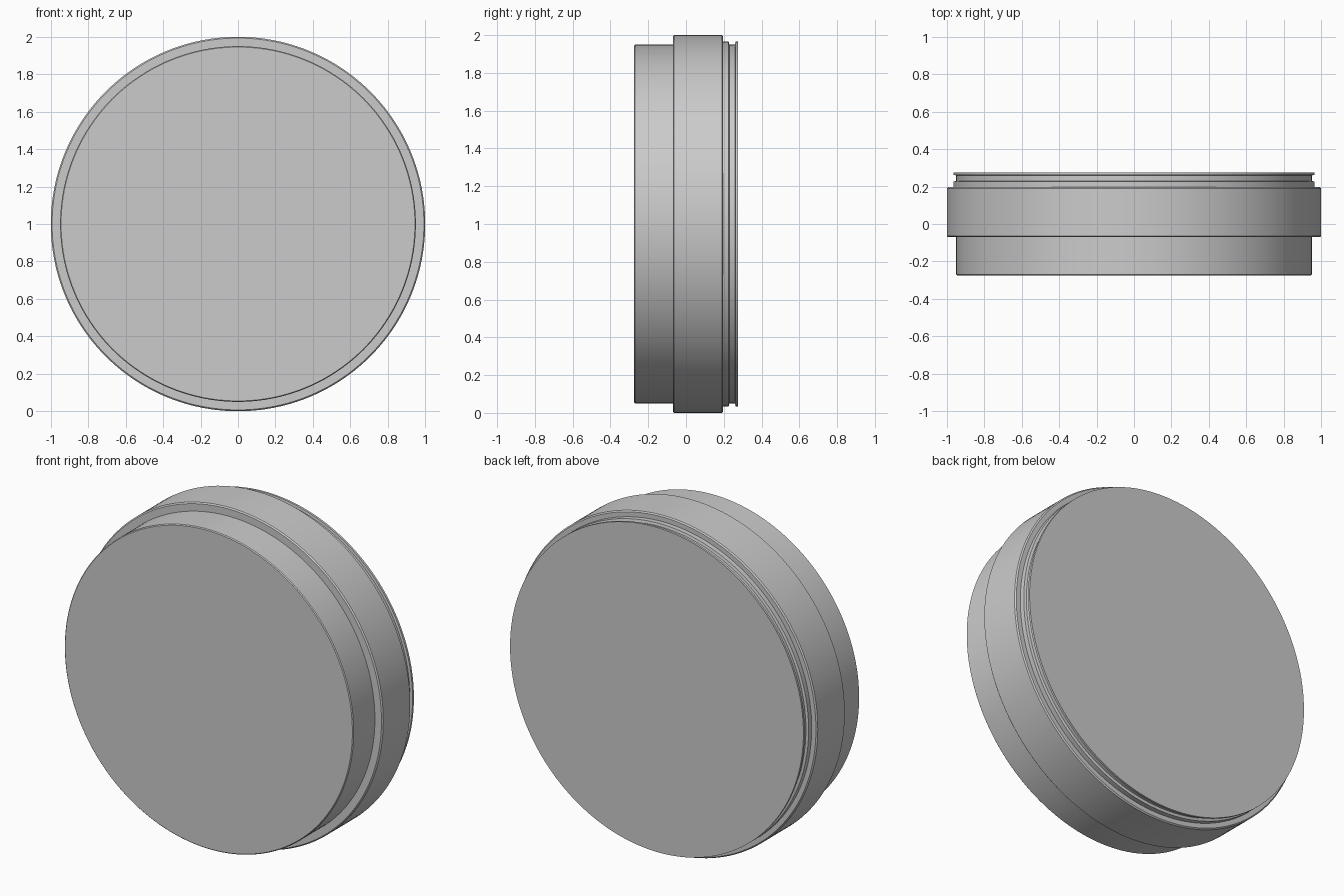
import bpy, math

if "Cube" in bpy.data.objects:
    bpy.data.objects.remove(bpy.data.objects["Cube"])

SEGMENTS = 160

grey = bpy.data.materials.new("plain grey")
grey.diffuse_color = (0.6, 0.6, 0.6, 1)
grey.use_nodes = True
grey.node_tree.nodes["Principled BSDF"].inputs["Base Color"].default_value = grey.diffuse_color


def lathe(name, profile, cap_start=False, cap_end=False):
    """Spin (radius, y) points, listed front to back, around the y axis at z = 1."""
    verts, faces = [], []
    n = SEGMENTS
    for r, y in profile:
        for i in range(n):
            a = 2 * math.pi * i / n
            verts.append((r * math.cos(a), y, 1 + r * math.sin(a)))
    for k in range(len(profile) - 1):
        for i in range(n):
            j = (i + 1) % n
            faces.append((k * n + i, k * n + j, (k + 1) * n + j, (k + 1) * n + i))
    if cap_start:
        faces.append(tuple(reversed(range(n))))
    if cap_end:
        faces.append(tuple(range((len(profile) - 1) * n, len(profile) * n)))
    # orient all faces outwards
    faces = [tuple(reversed(f)) for f in faces]
    mesh = bpy.data.meshes.new(name)
    mesh.from_pydata(verts, [], faces)
    mesh.materials.append(grey)
    obj = bpy.data.objects.new(name, mesh)
    bpy.context.collection.objects.link(obj)
    bpy.ops.object.select_all(action='DESELECT')
    obj.select_set(True)
    bpy.context.view_layer.objects.active = obj
    bpy.ops.object.mode_set(mode='EDIT')
    bpy.ops.mesh.select_all(action='SELECT')
    bpy.ops.mesh.normals_make_consistent(inside=False)
    bpy.ops.object.mode_set(mode='OBJECT')
    bpy.ops.object.shade_smooth_by_angle(angle=math.radians(30))
    return obj


# Front drum with flat face
lathe("front_drum", [(0.945, -0.275), (0.95, -0.27), (0.95, -0.07)], cap_start=True)

# Wide middle band with slightly chamfered rims and a step at each side
lathe("middle_band", [(0.95, -0.07), (0.993, -0.07), (1.0, -0.063),
                      (1.0, 0.19), (0.993, 0.197), (0.965, 0.197)])

# Rear lip, groove and thin back flange
lathe("rear_lip_and_flange", [(0.965, 0.197), (0.965, 0.226), (0.95, 0.23),
                              (0.95, 0.26), (0.965, 0.262), (0.965, 0.275)],
      cap_end=True)
